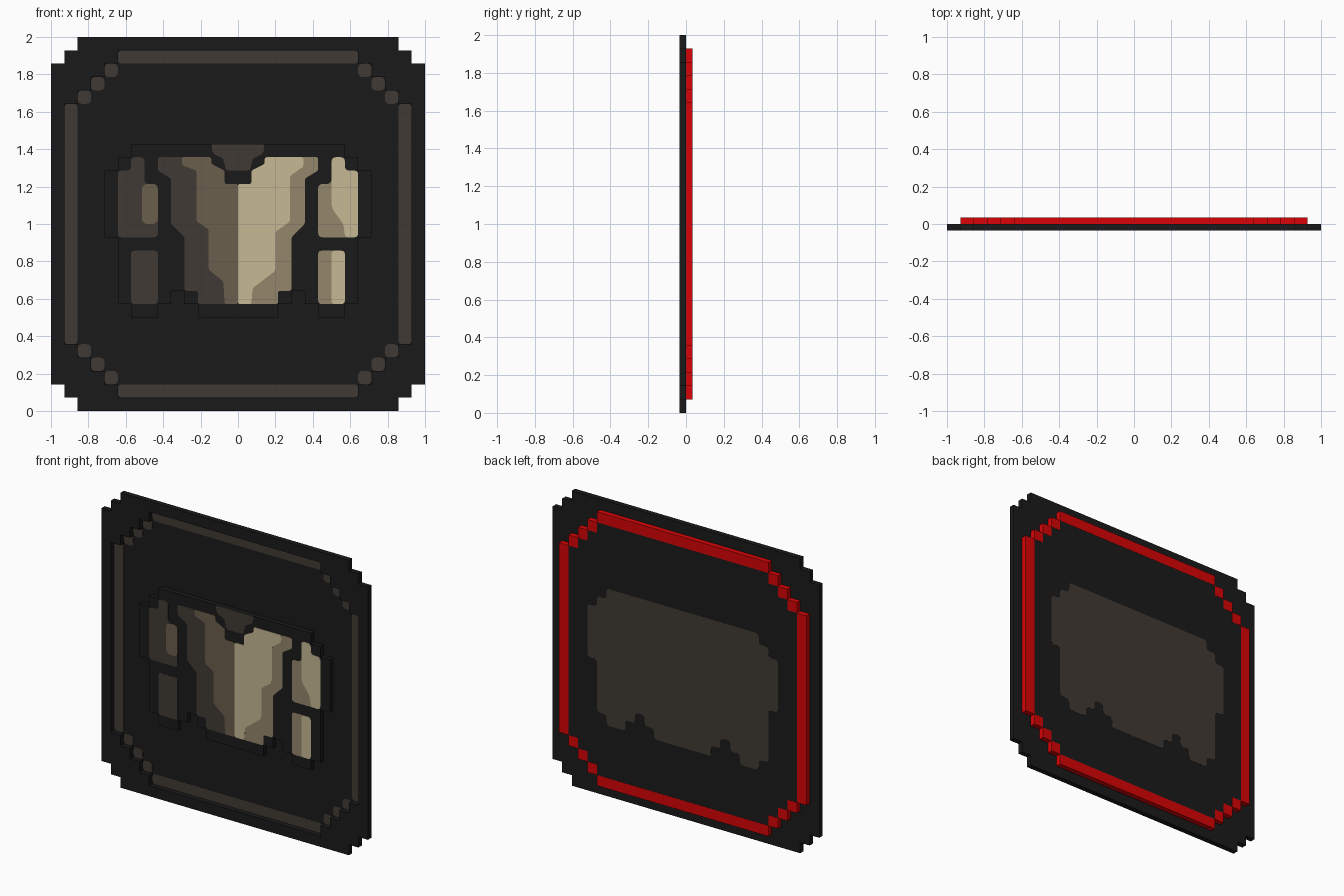
import bpy
import bmesh

if "Cube" in bpy.data.objects:
    bpy.data.objects.remove(bpy.data.objects["Cube"])

PIXEL = 1 / 14          # the badge is drawn on a square pixel grid
DEPTH = PIXEL / 2       # thickness of each of the two main layers
LAYER = 0.0012          # thickness of one painted layer
BLOCK_FRONT = 2 * LAYER - DEPTH


def linear(channel):
    c = channel / 255
    return c / 12.92 if c <= 0.04045 else ((c + 0.055) / 1.055) ** 2.4


def make_material(name, rgb):
    colour = [linear(c) for c in rgb] + [1]
    mat = bpy.data.materials.new(name)
    mat.use_nodes = True
    mat.diffuse_color = colour
    shader = mat.node_tree.nodes["Principled BSDF"]
    shader.inputs["Base Color"].default_value = colour
    shader.inputs["Roughness"].default_value = 0.9
    return mat


charcoal = make_material("charcoal", (26, 26, 26))
umber = make_material("dark umber", (64, 58, 52))
brown = make_material("brown", (107, 94, 76))
khaki = make_material("khaki", (148, 134, 107))
sand = make_material("pale sand", (198, 184, 148))
red = make_material("red", (218, 4, 6))


def slab(name, outline, near, far, mat, rounding=0):
    """Extrude an outline in grid units from y = near to y = far."""
    bm = bmesh.new()
    verts = [bm.verts.new((u * PIXEL, near, v * PIXEL)) for u, v in outline]
    bm.faces.new(verts)
    if rounding:
        bmesh.ops.bevel(bm, geom=bm.verts[:], offset=rounding * PIXEL,
                        segments=3, profile=0.5, affect='VERTICES')
    extruded = bmesh.ops.extrude_face_region(bm, geom=bm.faces[:])["geom"]
    moved = [g for g in extruded if isinstance(g, bmesh.types.BMVert)]
    bmesh.ops.translate(bm, verts=moved, vec=(0, far - near, 0))
    bmesh.ops.recalc_face_normals(bm, faces=bm.faces[:])
    mesh = bpy.data.meshes.new(name)
    bm.to_mesh(mesh)
    bm.free()
    mesh.materials.append(mat)
    obj = bpy.data.objects.new(name, mesh)
    bpy.context.collection.objects.link(obj)
    return obj


def paint(name, outline, level, mat, rounding=0.3):
    """Thin painted plate on the garment block, stacked by level."""
    return slab(name, outline, BLOCK_FRONT - level * LAYER, BLOCK_FRONT,
                mat, rounding)


def rect(left, right, low, high):
    return [(left, low), (right, low), (right, high), (left, high)]


def flip(points):
    return [(-u, v) for u, v in reversed(points)]


def mirrored(half):
    return half + flip(half)


def right_side(corner):
    """Continue an upper corner down to the matching lower corner."""
    return corner + [(u, 28 - v) for u, v in reversed(corner)]


def stairs(u, v, steps):
    """Stepped corner running outwards and down from (u, v)."""
    points = [(u, v)]
    for i in range(steps):
        points += [(u + i, v - 1 - i), (u + i + 1, v - 1 - i)]
    return points


# Front rim: stepped outside, open up to the border ring
outer_edge = right_side(stairs(12, 28, 2))
ring_edge = right_side(stairs(9, 27, 4))
half_rim = [(0, 28)] + outer_edge + [(0, 0), (0, 1)] + ring_edge[::-1] + [(0, 27)]
slab("rim_left", half_rim, -DEPTH, 0, charcoal)
slab("rim_right", flip(half_rim), -DEPTH, 0, charcoal)

# Inner plate set back behind the rim
slab("inner_plate_face", mirrored(ring_edge), 0, LAYER, charcoal)
slab("inner_plate", mirrored(right_side(stairs(9, 26, 3))), LAYER,
     DEPTH - LAYER, charcoal)

# Border ring around the inner plate: painted in front, red behind
ring = [("top_bar", rect(-9, 9, 26, 27)), ("bottom_bar", rect(-9, 9, 1, 2)),
        ("left_bar", rect(12, 13, 5, 23)), ("right_bar", rect(-13, -12, 5, 23))]
for side, sign in (("left", 1), ("right", -1)):
    for i in range(3):
        u = 9 + i if sign > 0 else -10 - i
        ring.append((f"{side}_upper_step_{i}", rect(u, u + 1, 25 - i, 26 - i)))
        ring.append((f"{side}_lower_step_{i}", rect(u, u + 1, 2 + i, 3 + i)))
for part, shape in ring:
    slab("front_ring_" + part, shape, -LAYER, 0, umber, 0.3)
    slab("back_ring_" + part, shape, LAYER, DEPTH, red)

# Garment block raised on the front, with a brown patch on the back
silhouette = mirrored([
    (8, 20), (8, 19), (9, 19), (9, 18), (10, 18), (10, 13), (9, 13), (9, 8),
    (8, 8), (8, 7), (6, 7), (6, 8), (5, 8), (5, 9), (4, 9), (4, 8), (3, 8),
    (3, 7)])
slab("garment_block", silhouette, BLOCK_FRONT, 0, charcoal)
slab("back_patch", silhouette, DEPTH - LAYER, DEPTH, umber, 0.3)

# Torso halves, dark on the right and light on the left
neck = [(0, 17), (1, 17), (1, 18), (2, 18.5), (2, 19)]
flank = [(6, 19), (6, 18), (5, 17.4), (5, 14), (4, 13), (4, 9), (3, 9),
         (3, 8), (0, 8)]
paint("torso_left", neck + flank, 1, khaki, 0.15)
paint("torso_right", flip(neck + flank), 1, umber, 0.15)
paint("torso_left_light", neck + [
    (4.9, 19), (4.9, 18.3), (3.9, 17.6), (3.9, 14.2), (2.8, 13.4),
    (2.8, 10.5), (1.1, 9.2), (1, 8), (0, 8)], 2, sand, 0.15)
paint("torso_right_light", flip(neck + [
    (4.2, 19), (4.2, 18.4), (3.1, 18), (3.1, 14.2), (2.2, 13.6),
    (2.2, 10.6), (1.1, 9.7), (1, 8), (0, 8)]), 2, brown, 0.15)

# Collar lining
paint("collar", mirrored([(2, 20), (1.9, 19.3), (1.1, 18.9), (0.9, 18)]),
      1, umber, 0.2)

# Sleeves
sleeve = [(6, 17), (7, 17), (7, 19), (8, 19), (8, 18), (9, 18), (9, 13), (6, 13)]
paint("sleeve_left", sleeve, 1, khaki)
paint("sleeve_right", flip(sleeve), 1, umber)
paint("sleeve_left_light", [(7, 19), (8, 19), (8, 18), (9, 18), (9, 13),
                            (8, 13), (7.9, 14), (7, 15.2)], 2, sand)
paint("sleeve_right_light", rect(-7.2, -6, 14, 17), 2, brown, 0.4)

# Cuffs below the sleeves
paint("cuff_left", rect(6, 8, 8, 12), 1, khaki, 0.25)
paint("cuff_right", rect(-8, -6, 8, 12), 1, umber, 0.25)
paint("cuff_left_light", rect(7, 8, 8, 12), 2, sand, 0.25)
